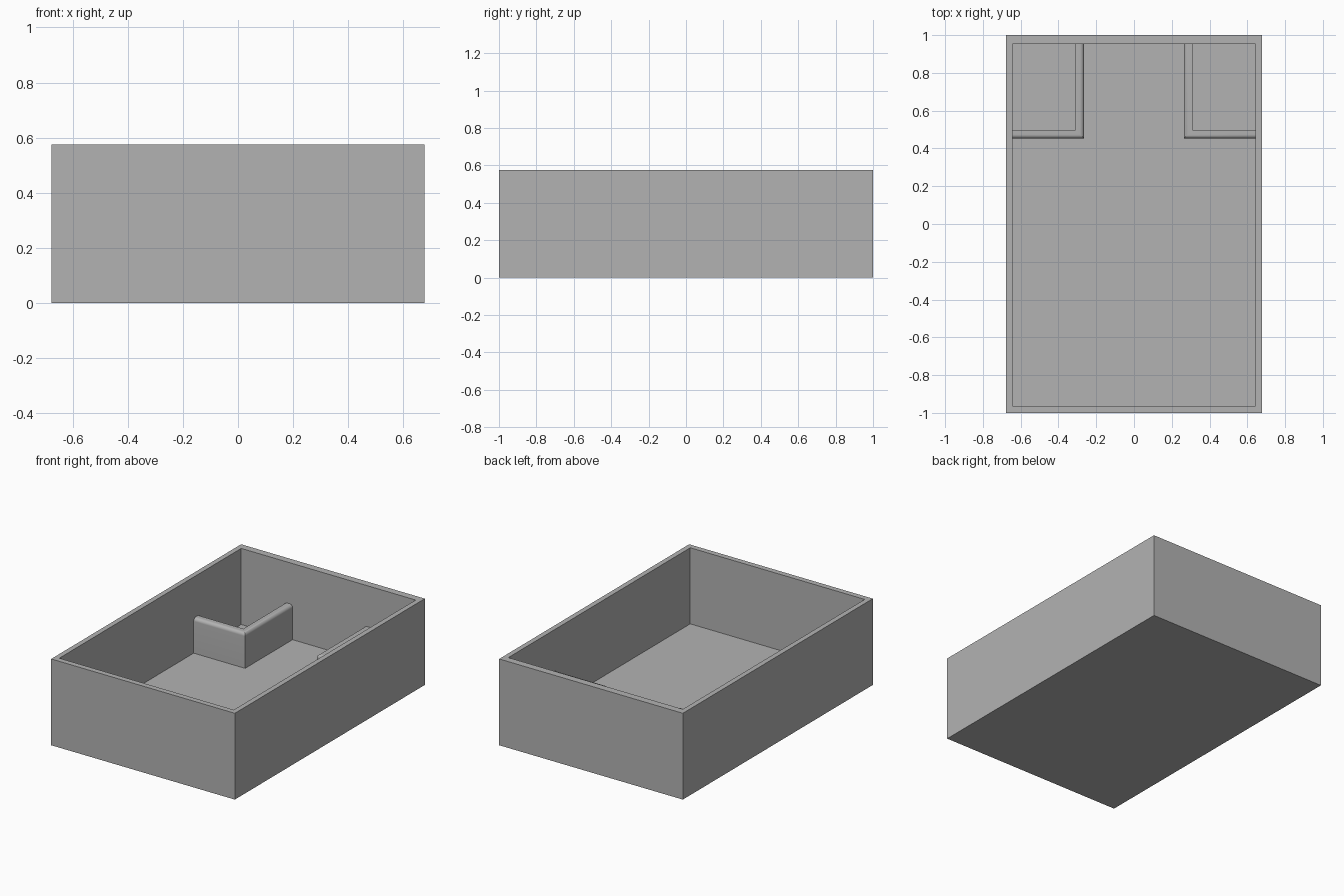
import bpy, bmesh, math

cube = bpy.data.objects.get("Cube")
if cube:
    bpy.data.objects.remove(cube, do_unlink=True)

grey = bpy.data.materials.new("plain grey")
grey.use_nodes = True
colour = (0.45, 0.45, 0.45, 1)
grey.diffuse_color = colour
grey.node_tree.nodes["Principled BSDF"].inputs["Base Color"].default_value = colour

HALF_X, HALF_Y, HEIGHT = 0.677, 1.0, 0.575
IN_X, IN_FRONT, IN_BACK, FLOOR = 0.643, -0.963, 0.952, 0.068


def finish(name, bm):
    bmesh.ops.recalc_face_normals(bm, faces=bm.faces)
    mesh = bpy.data.meshes.new(name)
    bm.to_mesh(mesh)
    bm.free()
    mesh.materials.append(grey)
    obj = bpy.data.objects.new(name, mesh)
    bpy.context.collection.objects.link(obj)
    return obj


def ring(bm, x, y0, y1, z):
    return [bm.verts.new(p) for p in ((-x, y0, z), (x, y0, z), (x, y1, z), (-x, y1, z))]


def bridge(bm, a, b):
    n = len(a)
    for i in range(n):
        j = (i + 1) % n
        bm.faces.new((a[i], a[j], b[j], b[i]))


# Open tray: outer walls, rim, inner walls and floor
bm = bmesh.new()
rings = [ring(bm, HALF_X, -HALF_Y, HALF_Y, 0),
         ring(bm, HALF_X, -HALF_Y, HALF_Y, HEIGHT),
         ring(bm, IN_X, IN_FRONT, IN_BACK, HEIGHT),
         ring(bm, IN_X, IN_FRONT, IN_BACK, FLOOR)]
for a, b in zip(rings, rings[1:]):
    bridge(bm, a, b)
bm.faces.new(rings[0])
bm.faces.new(rings[-1])
finish("tray", bm)

# Corner dividers: an L-shaped wall with a rounded outer top edge
THICK, TOP, ROUND = 0.046, 0.302, 0.022
CORNER_X, CORNER_Y = 0.264, 0.452
profile = [(0, FLOOR)]
for i in range(9):
    a = math.pi / 2 * i / 8
    profile.append((ROUND * (1 - math.cos(a)), TOP - ROUND * (1 - math.sin(a))))
profile += [(THICK, TOP), (THICK, FLOOR)]


def divider(name, side):
    bm = bmesh.new()
    at_side = [bm.verts.new((side * IN_X, CORNER_Y + t, z)) for t, z in profile]
    mitre = [bm.verts.new((side * (CORNER_X + t), CORNER_Y + t, z)) for t, z in profile]
    at_back = [bm.verts.new((side * (CORNER_X + t), IN_BACK, z)) for t, z in profile]
    bridge(bm, at_side, mitre)
    bridge(bm, mitre, at_back)
    bm.faces.new(at_side)
    bm.faces.new(at_back)
    obj = finish(name, bm)
    bpy.ops.object.select_all(action='DESELECT')
    obj.select_set(True)
    bpy.context.view_layer.objects.active = obj
    bpy.ops.object.shade_smooth_by_angle(angle=math.radians(30))


divider("left_divider", 1)
divider("right_divider", -1)
